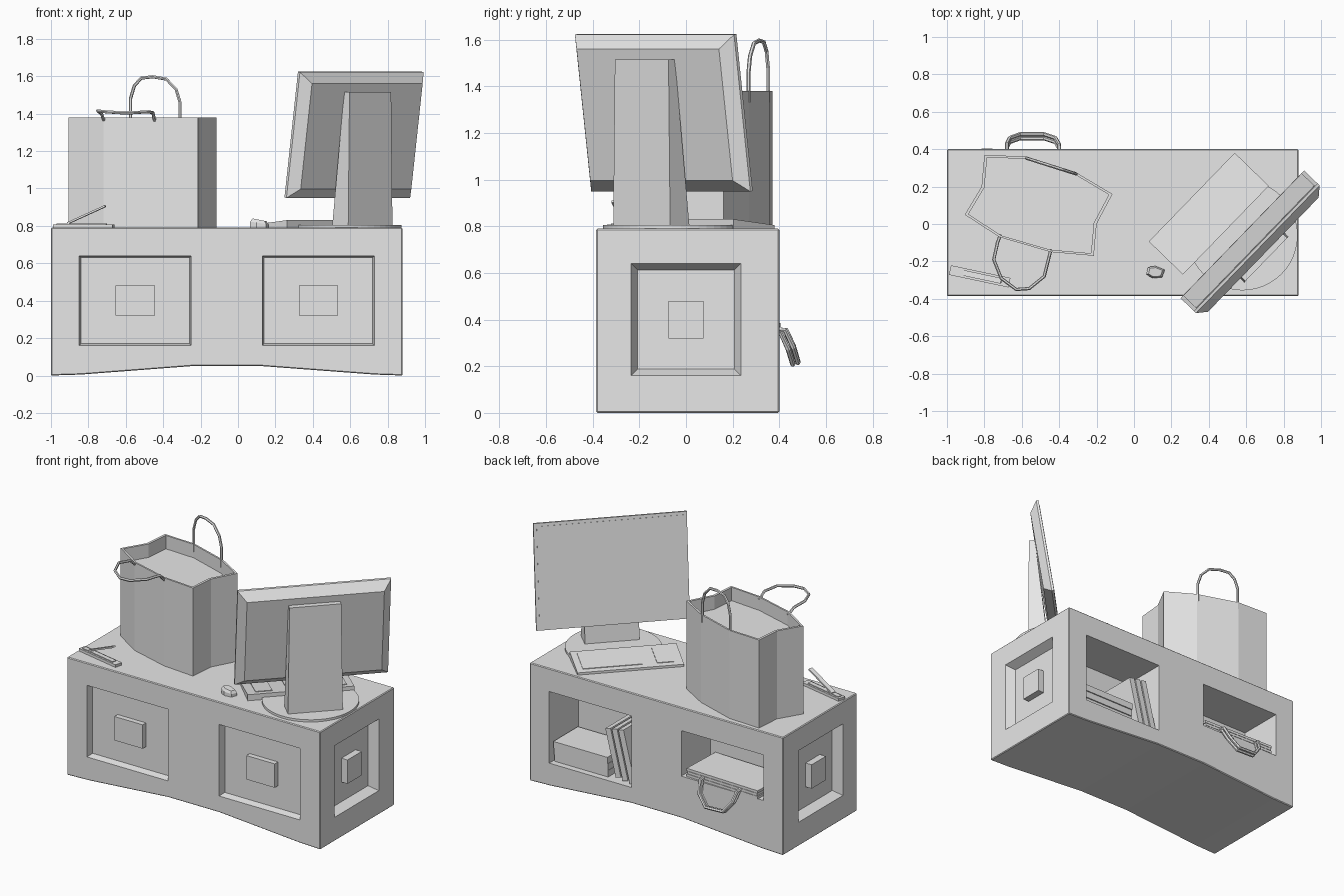
import bpy, bmesh, math
from mathutils import Matrix, Vector

default_cube = bpy.data.objects.get("Cube")
if default_cube:
    bpy.data.objects.remove(default_cube)

grey = bpy.data.materials.new("plain_grey")
grey.use_nodes = True
grey.diffuse_color = (0.8, 0.8, 0.8, 1)
grey.node_tree.nodes["Principled BSDF"].inputs["Base Color"].default_value = (0.8, 0.8, 0.8, 1)

DESK_TOP = 0.79
YAW = math.radians(45.9)


def frame(location=(0, 0, 0), yaw=0, tilt_x=0, tilt_y=0):
    return (Matrix.Translation(location) @ Matrix.Rotation(yaw, 4, 'Z')
            @ Matrix.Rotation(tilt_y, 4, 'Y') @ Matrix.Rotation(tilt_x, 4, 'X'))


def loft(name, rings, matrix=Matrix()):
    """Join rings of equal length with quads and cap both ends."""
    bm = bmesh.new()
    loops = [[bm.verts.new(matrix @ Vector(p)) for p in ring] for ring in rings]
    for low, high in zip(loops, loops[1:]):
        for i in range(len(low)):
            j = (i + 1) % len(low)
            bm.faces.new((low[i], low[j], high[j], high[i]))
    bm.faces.new(loops[0])
    bm.faces.new(loops[-1])
    bmesh.ops.recalc_face_normals(bm, faces=bm.faces)
    mesh = bpy.data.meshes.new(name)
    bm.to_mesh(mesh)
    bm.free()
    mesh.materials.append(grey)
    obj = bpy.data.objects.new(name, mesh)
    bpy.context.collection.objects.link(obj)
    return obj


def rect(width, height, depth, centre=(0, 0)):
    """Rectangle standing in the local XZ plane at y = depth."""
    cx, cz = centre
    return [(cx + sx * width / 2, depth, cz + sz * height / 2)
            for sx, sz in ((-1, -1), (1, -1), (1, 1), (-1, 1))]


def box(name, size, matrix):
    return loft(name, [rect(size[0], size[2], y) for y in (-size[1] / 2, size[1] / 2)], matrix)


def prism(name, outline, z0, z1):
    return loft(name, [[(x, y, z) for x, y in outline] for z in (z0, z1)])


def activate(obj):
    bpy.ops.object.select_all(action='DESELECT')
    obj.select_set(True)
    bpy.context.view_layer.objects.active = obj


def cut(target, cutter):
    modifier = target.modifiers.new("recess", 'BOOLEAN')
    modifier.operation = 'DIFFERENCE'
    modifier.solver = 'EXACT'
    modifier.object = cutter
    activate(target)
    bpy.ops.object.modifier_apply(modifier=modifier.name)
    bpy.data.objects.remove(cutter)


def tube(name, points, radius):
    curve = bpy.data.curves.new(name, 'CURVE')
    curve.dimensions = '3D'
    curve.bevel_depth = radius
    curve.bevel_resolution = 1
    curve.use_fill_caps = True
    spline = curve.splines.new('POLY')
    spline.points.add(len(points) - 1)
    for target, p in zip(spline.points, points):
        target.co = (*p, 1)
    curve.materials.append(grey)
    obj = bpy.data.objects.new(name, curve)
    bpy.context.collection.objects.link(obj)
    activate(obj)
    bpy.ops.object.convert(target='MESH')
    for poly in obj.data.polygons:
        poly.use_smooth = False


# Desk body with a shallow arch under it
desk_profile = [(-1, 0), (-0.84, 0.005), (-0.25, 0.05), (0.13, 0.05), (0.73, 0.005),
                (0.88, 0), (0.88, DESK_TOP), (-1, DESK_TOP)]
desk = loft("desk", [[(x, y, z) for x, z in desk_profile] for y in (-0.385, 0.4)])
bevel = desk.modifiers.new("soft_edges", 'BEVEL')
bevel.width = 0.005
bevel.segments = 1
bevel.angle_limit = math.radians(60)
activate(desk)
bpy.ops.object.modifier_apply(modifier=bevel.name)


def panel(name, matrix, width, inset, depth, knob_depth):
    """Recessed panel facing local -y with a square knob in the middle."""
    height = 0.48
    slope = inset / depth
    rings = [rect(width + 2 * slope * 0.05, height + 2 * slope * 0.05, -0.05),
             rect(width - 2 * inset, height - 2 * inset, depth)]
    cut(desk, loft(name + "_cutter", rings, matrix))
    knob_width = 0.21 if width > 0.5 else 0.15
    loft(name + "_knob", [rect(knob_width, 0.16, depth - knob_depth),
                          rect(knob_width, 0.16, depth + 0.005)], matrix)


for side, x in (("left", 0.43), ("right", -0.55)):
    panel("front_" + side + "_panel", frame((x, -0.385, 0.4)), 0.6, 0.01, 0.045, 0.035)
for side, x, yaw in (("left", 0.88, math.pi / 2), ("right", -1, -math.pi / 2)):
    panel("side_" + side + "_panel", frame((x, 0, 0.4), yaw), 0.47, 0.028, 0.06, 0.045)

# Open shelves at the back
for x, z0, z1 in ((0.43, 0.155, 0.635), (-0.55, 0.33, 0.635)):
    cut(desk, box("shelf_cutter", (0.61, 0.41, z1 - z0), frame((x, 0.295, (z0 + z1) / 2))))

# Books: a flat stack and three leaning ones
for i in range(3):
    box("stacked_book", (0.4, 0.26, 0.044), frame((0.525, 0.23 + 0.005 * i, 0.178 + 0.046 * i)))
    box("leaning_book", (0.04, 0.25, 0.32 + 0.015 * i),
        frame((0.285 - 0.05 * i, 0.24, 0.33), 0, 0, math.radians(14)))

# Flat case with a pair of drooping handles
for i in range(3):
    box("case_layer", (0.54 - 0.01 * (i % 2), 0.29, 0.017),
        frame((-0.55, 0.25, 0.339 + 0.019 * i), math.radians(-2)))
handle_path = [(-0.68, 0.37, 0.36), (-0.68, 0.43, 0.355), (-0.665, 0.46, 0.29), (-0.61, 0.48, 0.22),
               (-0.48, 0.48, 0.215), (-0.42, 0.46, 0.28), (-0.4, 0.425, 0.355), (-0.4, 0.37, 0.36)]
for shift in (0, -0.022):
    tube("case_handle", [(x, y + shift, z + shift / 3) for x, y, z in handle_path], 0.011)

# Shopping bag
bag_outline = [(-0.8, 0.37), (-0.575, 0.36), (-0.3, 0.27), (-0.115, 0.16), (-0.2, 0),
               (-0.215, -0.17), (-0.445, -0.15), (-0.72, -0.07), (-0.905, 0.05), (-0.815, 0.2)]
BAG_TOP = 1.38


def bag_ring(z, scale=1):
    cx, cy = -0.51, 0.1
    return [(cx + (x - cx) * scale, cy + (y - cy) * scale, z) for x, y in bag_outline]


loft("shopping_bag", [bag_ring(DESK_TOP), bag_ring(BAG_TOP), bag_ring(BAG_TOP, 0.95), bag_ring(1.29, 0.95)])

# Bag handles: one upright, one folded outward
start, end = Vector((-0.575, 0.352, 0)), Vector((-0.31, 0.268, 0))
arch = [(0, 1.33), (0, 1.48), (0.08, 1.55), (0.22, 1.59), (0.45, 1.597),
        (0.72, 1.585), (0.92, 1.53), (1, 1.46), (1, 1.33)]
tube("bag_upright_handle", [start.lerp(end, t) + Vector((0, 0, z)) for t, z in arch], 0.009)
tube("bag_folded_handle", [(-0.715, -0.06, 1.36), (-0.73, -0.1, 1.4), (-0.75, -0.19, 1.415),
                           (-0.71, -0.29, 1.41), (-0.63, -0.35, 1.405), (-0.56, -0.345, 1.405),
                           (-0.48, -0.28, 1.41), (-0.455, -0.18, 1.405), (-0.445, -0.14, 1.36)], 0.009)

# Monitor housing, screen plate, neck and round foot
monitor = frame((0.615, -0.09, 1.288), YAW, math.radians(8.5))
loft("monitor_housing", [rect(0.95, 0.68, 0), rect(0.95, 0.68, -0.015), rect(0.85, 0.57, -0.065)], monitor)
loft("screen_plate", [rect(0.91, 0.64, 0.002), rect(0.91, 0.64, -0.002)], monitor)
neck_rings = []
for z, width, depth in ((DESK_TOP, 0.34, 0.12), (1.515, 0.32, 0.04)):
    neck_rings.append([(-width / 2, 0, z), (width / 2, 0, z), (width / 2, depth, z), (-width / 2, depth, z)])
loft("monitor_neck", neck_rings, frame((0.7075, -0.19, 0), YAW))
circle = [2 * math.pi * i / 48 for i in range(48)]
prism("monitor_foot", [(0.58 + 0.295 * math.cos(a), -0.06 + 0.295 * math.sin(a)) for a in circle],
      DESK_TOP, 0.805)


# Keyboard wedge and its raised key fields
def wedge(name, x0, x1, y0, y1, lift, base):
    rings = []
    for x in (x0, x1):
        rings.append([(x, y0, base), (x, y1, base),
                      (x, y1, 0.818 - 0.1 * y1 + lift), (x, y0, 0.818 - 0.1 * y0 + lift)])
    loft(name, rings, frame((0.4, 0.055, 0), YAW))


wedge("keyboard", -0.33, 0.33, -0.127, 0.127, 0, DESK_TOP)
wedge("main_keys", -0.08, 0.29, -0.09, 0.09, 0.004, 0.8)
wedge("number_keys", -0.275, -0.17, -0.09, 0.09, 0.004, 0.8)

# Mouse
mouse_outline = [(0.065, -0.27), (0.075, -0.23), (0.115, -0.225), (0.165, -0.245),
                 (0.15, -0.285), (0.1, -0.29)]
loft("mouse", [[(0.115 + (x - 0.115) * s, -0.258 + (y + 0.258) * s, z - 0.15 * (x - 0.115) * lean)
                for x, y in mouse_outline]
               for s, z, lean in ((1, DESK_TOP, 0), (1, 0.815, 1), (0.75, 0.832, 1))])

# Stapler with its arm raised
stapler_yaw = math.radians(-12)
box("stapler_base", (0.325, 0.052, 0.018), frame((-0.825, -0.28, 0.799), stapler_yaw))
box("stapler_tray", (0.27, 0.03, 0.006), frame((-0.835, -0.278, 0.81), stapler_yaw))
box("stapler_arm", (0.225, 0.03, 0.01), frame((-0.81, -0.283, 0.86), stapler_yaw, 0, math.radians(-24)))
